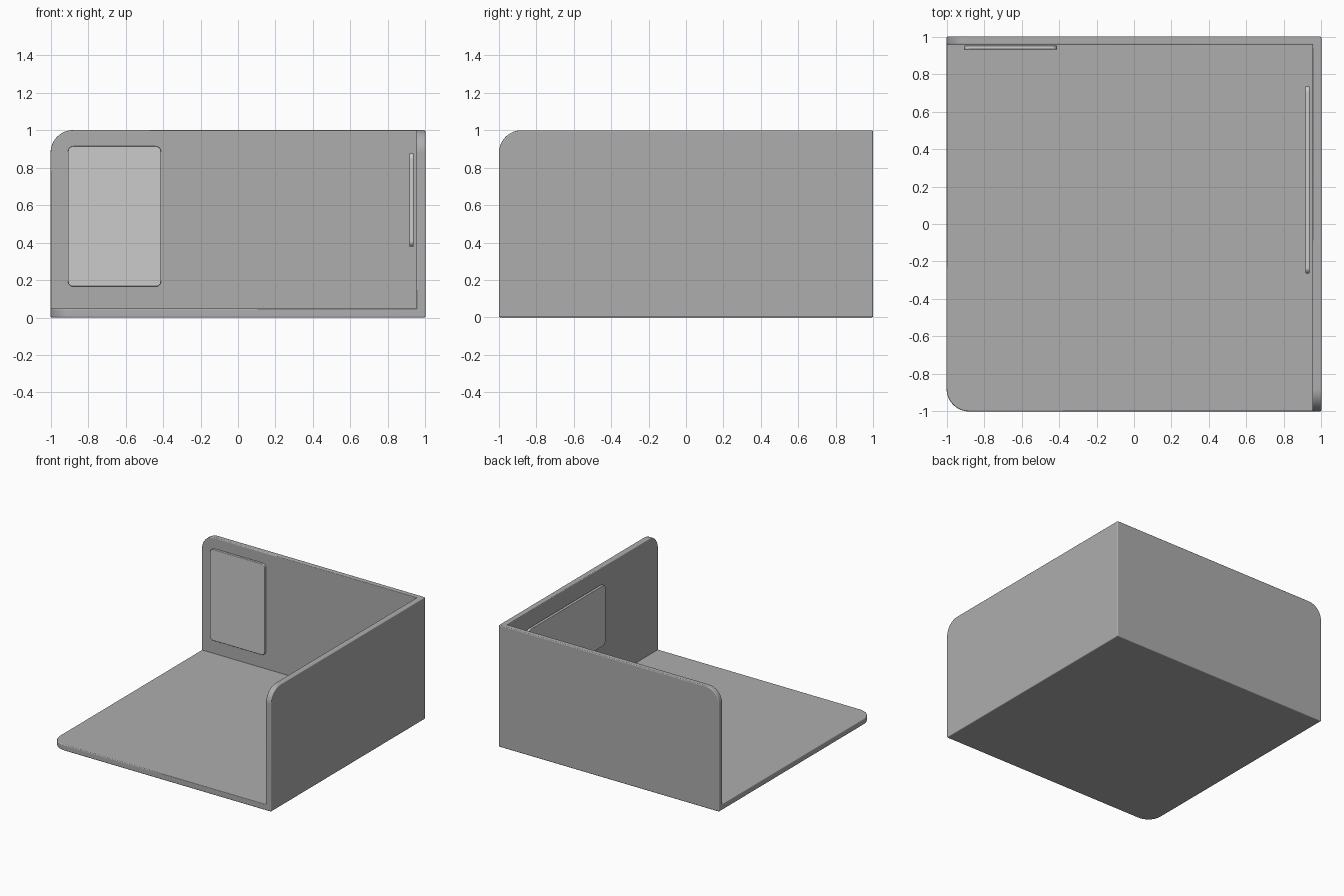
import bpy, bmesh
from mathutils import Vector

if "Cube" in bpy.data.objects:
    bpy.data.objects.remove(bpy.data.objects["Cube"])


def make_object(name, bm):
    mesh = bpy.data.meshes.new(name)
    bm.to_mesh(mesh)
    bm.free()
    obj = bpy.data.objects.new(name, mesh)
    bpy.context.collection.objects.link(obj)
    bpy.ops.object.select_all(action='DESELECT')
    obj.select_set(True)
    bpy.context.view_layer.objects.active = obj
    return obj


def box(lo, hi):
    lo, hi = Vector(lo), Vector(hi)
    bm = bmesh.new()
    bmesh.ops.create_cube(bm, size=1)
    bmesh.ops.scale(bm, vec=hi - lo, verts=bm.verts)
    bmesh.ops.translate(bm, vec=(lo + hi) / 2, verts=bm.verts)
    bm.normal_update()
    return bm


def soften(bm, width):
    # Round only the sharp outward edges
    edges = [e for e in bm.edges if e.is_manifold and e.calc_face_angle_signed() > 0.7]
    bmesh.ops.bevel(bm, geom=edges, offset=width, segments=3, profile=0.5,
                    affect='EDGES', clamp_overlap=True)


def smooth(obj):
    # Smooth rounded edges while the large faces stay evenly flat
    bpy.ops.object.shade_smooth_by_angle(angle=0.7)
    flat = obj.modifiers.new("flat_faces", 'WEIGHTED_NORMAL')
    flat.weight = 100
    flat.keep_sharp = True
    bpy.ops.object.modifier_apply(modifier=flat.name)


# Room shell: floor, back wall and right wall from three faces of a box
bm = box((-1, -1, 0), (1, 1, 1))
open_sides = [f for f in bm.faces
              if f.normal.x < -0.5 or f.normal.y < -0.5 or f.normal.z > 0.5]
bmesh.ops.delete(bm, geom=open_sides, context='FACES')
free_corners = [v for v in bm.verts if len(v.link_faces) == 1]
bmesh.ops.bevel(bm, geom=free_corners, offset=0.12, segments=12, profile=0.5,
                affect='VERTICES')
room = make_object("room_shell", bm)
solid = room.modifiers.new("thickness", 'SOLIDIFY')
solid.thickness = 0.048
solid.offset = -1
solid.use_even_offset = True
solid.use_quality_normals = True
bpy.ops.object.modifier_apply(modifier=solid.name)
bm = bmesh.new()
bm.from_mesh(room.data)
for v in bm.verts:              # back wall is slightly thinner
    if abs(v.co.y - 0.952) < 0.002:
        v.co.y = 0.957
bm.normal_update()
soften(bm, 0.007)
bm.to_mesh(room.data)
bm.free()
smooth(room)
dark = bpy.data.materials.new("dark_grey")
dark.diffuse_color = (0.42, 0.42, 0.42, 1)
dark.use_nodes = True
dark.node_tree.nodes["Principled BSDF"].inputs["Base Color"].default_value = dark.diffuse_color
room.data.materials.append(dark)


# Wall panels with rounded corners, lighter than the room
def panel(name, lo, hi, axis):
    bm = box(lo, hi)
    corners = [e for e in bm.edges
               if abs((e.verts[0].co - e.verts[1].co).normalized()[axis]) > 0.9]
    bmesh.ops.bevel(bm, geom=corners, offset=0.03, segments=6, profile=0.5,
                    affect='EDGES')
    bm.normal_update()
    soften(bm, 0.005)
    smooth(make_object(name, bm))


panel("back_wall_panel", (-0.908, 0.931, 0.165), (-0.41, 0.952, 0.914), 1)
panel("right_wall_panel", (0.914, -0.263, 0.378), (0.937, 0.735, 0.876), 0)
